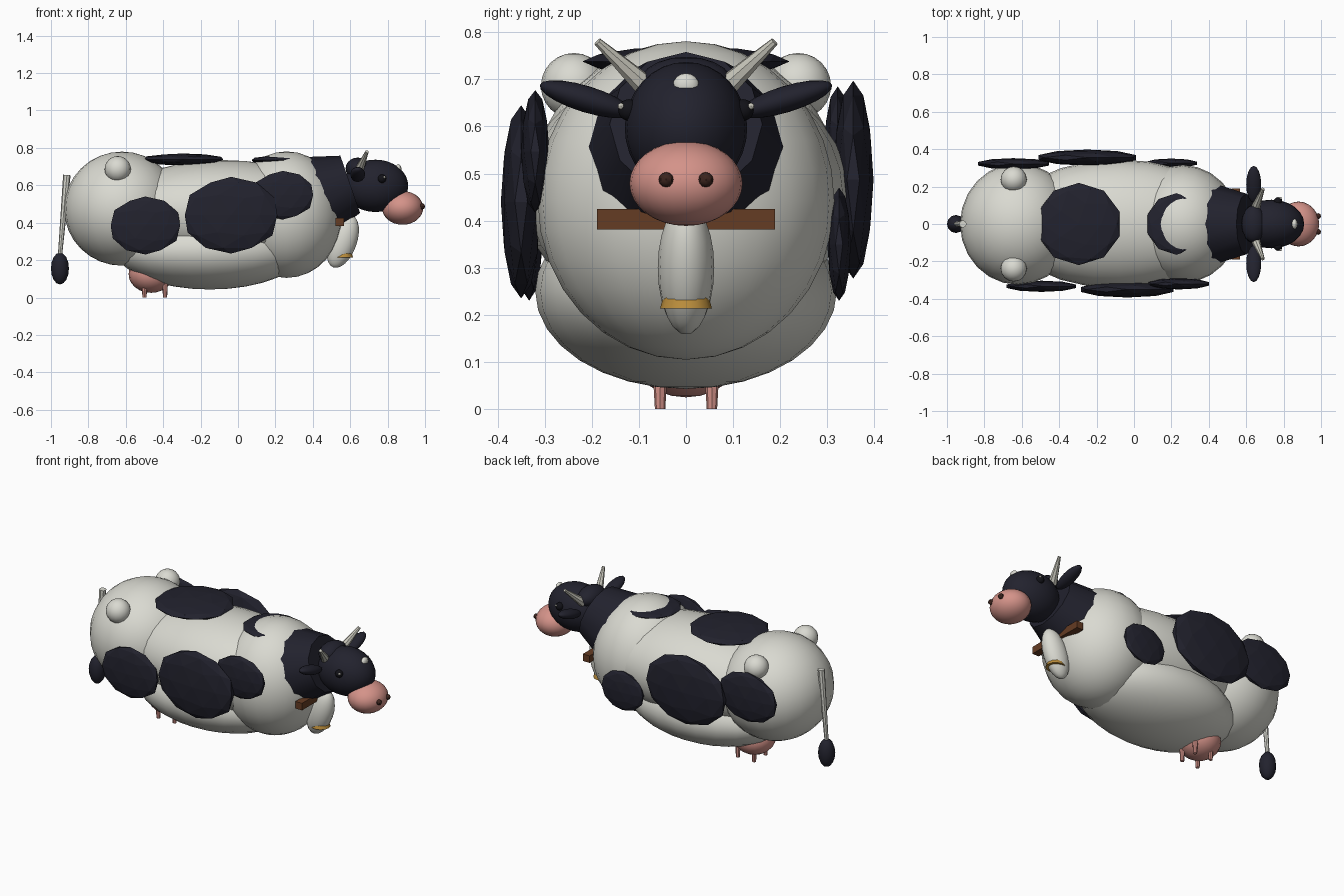
import bpy, math
from mathutils import Vector

if "Cube" in bpy.data.objects:
    bpy.data.objects.remove(bpy.data.objects["Cube"])


def material(name, r, g, b):
    m = bpy.data.materials.new(name)
    m.diffuse_color = (r, g, b, 1)
    m.use_nodes = True
    m.node_tree.nodes["Principled BSDF"].inputs["Base Color"].default_value = m.diffuse_color
    return m


WHITE = material("cream white", 0.70, 0.70, 0.64)
BLACK = material("blue black", 0.016, 0.016, 0.027)
PINK = material("soft pink", 0.66, 0.29, 0.25)
BROWN = material("leather brown", 0.13, 0.045, 0.017)
GOLD = material("brass", 0.50, 0.27, 0.045)
HORN = material("horn grey", 0.58, 0.57, 0.50)
DARK = material("nostril brown", 0.045, 0.018, 0.013)
EYE = material("eye black", 0.006, 0.006, 0.009)


def finish(name, mat, smooth=True):
    o = bpy.context.object
    o.name = name
    o.data.materials.append(mat)
    if smooth:
        bpy.ops.object.shade_smooth_by_angle(angle=math.radians(40))
    return o


def ball(name, loc, size, mat, rot=(0, 0, 0), seg=24, rings=16):
    """Smooth ellipsoid."""
    bpy.ops.mesh.primitive_uv_sphere_add(segments=seg, ring_count=rings, radius=1,
                                         location=loc, rotation=rot)
    bpy.context.object.scale = size
    return finish(name, mat)


def patch(name, loc, size):
    """Faceted flat coat patch."""
    bpy.ops.mesh.primitive_ico_sphere_add(subdivisions=2, radius=1, location=loc)
    bpy.context.object.scale = size
    return finish(name, BLACK, False)


def rod(name, a, b, r1, r2, mat, sides=8):
    """Tapered cylinder from point a to point b."""
    a, b = Vector(a), Vector(b)
    d = b - a
    bpy.ops.mesh.primitive_cone_add(vertices=sides, radius1=r1, radius2=r2,
                                    depth=d.length, location=(a + b) / 2,
                                    rotation=d.to_track_quat('Z', 'Y').to_euler())
    return finish(name, mat)


# Body masses
ball("rump", (-0.62, 0, 0.475), (0.31, 0.325, 0.305), WHITE)
ball("barrel", (-0.08, 0, 0.455), (0.62, 0.345, 0.28), WHITE)
ball("belly", (-0.15, 0, 0.25), (0.50, 0.32, 0.207), WHITE)
ball("chest", (0.26, 0, 0.443), (0.30, 0.315, 0.338), WHITE)

# Neck, throat, strap and bell
rod("neck", (0.31, 0, 0.505), (0.60, 0, 0.605), 0.255, 0.162, BLACK, 12)
ball("dewlap", (0.56, 0, 0.30), (0.075, 0.06, 0.148), WHITE, (0, math.radians(20), 0), 16, 12)
bpy.ops.mesh.primitive_cube_add(size=1, location=(0.543, 0, 0.403))
bpy.context.object.scale = (0.045, 0.378, 0.043)
finish("strap", BROWN, False)
rod("bell", (0.56, 0, 0.214), (0.56, 0, 0.285), 0.055, 0.035, GOLD, 12)

# Head
ball("head", (0.735, 0, 0.597), (0.175, 0.13, 0.14), BLACK)
ball("poll", (0.64, 0, 0.69), (0.065, 0.10, 0.058), BLACK, seg=16, rings=10)
ball("muzzle", (0.88, 0, 0.479), (0.11, 0.12, 0.09), PINK)
ball("forehead_mark", (0.857, 0, 0.687), (0.017, 0.028, 0.026), WHITE, seg=12, rings=8)

# Paired head and body details
for s, side in ((-1, "right"), (1, "left")):
    ball(side + "_ear", (0.64, s * 0.212, 0.658), (0.04, 0.103, 0.028), BLACK,
         (s * math.radians(17), 0, 0), 16, 10)
    rod(side + "_horn", (0.645, s * 0.075, 0.675), (0.69, s * 0.188, 0.78),
        0.026, 0.009, HORN)
    ball(side + "_eye", (0.77, s * 0.121, 0.635), (0.023, 0.023, 0.023), EYE, seg=12, rings=8)
    ball(side + "_eye_glint", (0.783, s * 0.138, 0.643), (0.007, 0.007, 0.007), HORN,
         seg=8, rings=6)
    ball(side + "_nostril", (0.984, s * 0.042, 0.487), (0.016, 0.016, 0.016), DARK,
         seg=8, rings=6)
    ball(side + "_hip_bone", (-0.643, s * 0.238, 0.686), (0.07, 0.07, 0.07), WHITE,
         seg=16, rings=12)
    for x, end in ((-0.50, "rear"), (-0.39, "front")):
        rod(f"{side}_{end}_teat", (x, s * 0.055, 0), (x, s * 0.055, 0.085),
            0.011, 0.016, PINK)

# Udder and tail
ball("udder", (-0.465, 0, 0.125), (0.12, 0.12, 0.10), PINK, seg=20, rings=12)
rod("tail", (-0.953, 0, 0.21), (-0.915, 0, 0.655), 0.011, 0.02, WHITE)
ball("tail_tuft", (-0.952, 0, 0.155), (0.048, 0.048, 0.085), BLACK, seg=12, rings=8)

# Coat patches
patch("right_mid_patch", (-0.037, -0.35, 0.44), (0.26, 0.043, 0.205))
patch("right_rear_patch", (-0.495, -0.333, 0.385), (0.195, 0.03, 0.155))
patch("right_front_patch", (0.24, -0.32, 0.547), (0.17, 0.03, 0.13))
patch("left_mid_patch", (-0.25, 0.355, 0.487), (0.275, 0.043, 0.21))
patch("left_rear_patch", (-0.645, 0.322, 0.535), (0.20, 0.03, 0.15))
patch("left_front_patch", (0.20, 0.325, 0.35), (0.145, 0.025, 0.12))
patch("back_patch", (-0.295, 0, 0.738), (0.228, 0.22, 0.032))
patch("withers_patch", (0.225, 0, 0.735), (0.16, 0.165, 0.024))
